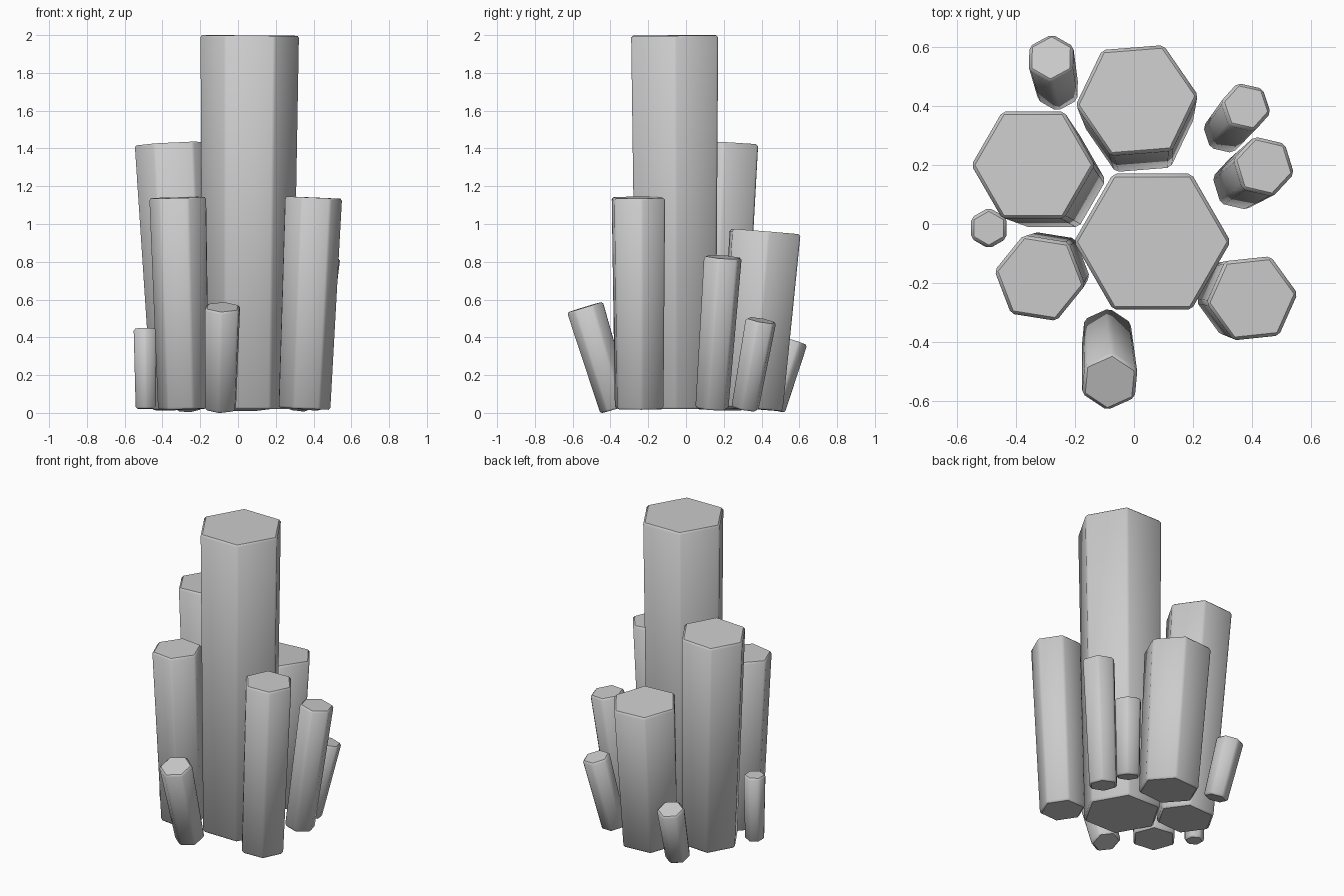
import bpy, bmesh, math
from mathutils import Vector

if "Cube" in bpy.data.objects:
    bpy.data.objects.remove(bpy.data.objects["Cube"])

SIDES = 6


def crystal(name, base, tip, r_base, r_tip, angle):
    """Hexagonal flared prism running from base centre to tip centre, caps square to its axis."""
    base, tip = Vector(base), Vector(tip)
    turn = Vector((0, 0, 1)).rotation_difference(tip - base)
    bm = bmesh.new()
    rings = []
    for centre, r in ((base, r_base), (tip, r_tip)):
        ring = []
        for i in range(SIDES):
            a = math.radians(angle) + i * math.tau / SIDES
            ring.append(bm.verts.new(centre + turn @ Vector((r * math.cos(a), r * math.sin(a), 0))))
        rings.append(ring)
    low, high = rings
    bm.faces.new(low[::-1])
    bm.faces.new(high)
    for i in range(SIDES):
        j = (i + 1) % SIDES
        bm.faces.new((low[i], low[j], high[j], high[i]))
    # small chamfer on every edge
    bmesh.ops.bevel(bm, geom=bm.edges[:], offset=0.011, segments=1,
                    profile=0.5, affect='EDGES')
    bmesh.ops.recalc_face_normals(bm, faces=bm.faces[:])
    mesh = bpy.data.meshes.new(name)
    bm.to_mesh(mesh)
    bm.free()
    obj = bpy.data.objects.new(name, mesh)
    bpy.context.collection.objects.link(obj)
    bpy.context.view_layer.objects.active = obj
    obj.select_set(True)
    bpy.ops.object.shade_smooth_by_angle(angle=math.radians(35))
    obj.select_set(False)


Z0 = 0.022
# name, base xy, tip xyz, base radius, tip radius, hexagon angle
CRYSTALS = [
    # tall and medium columns
    ("main_crystal", (0.05, -0.053), (0.062, -0.06, 1.998), 0.243, 0.266, 0),
    ("left_crystal", (-0.277, 0.147), (-0.342, 0.2, 1.425), 0.182, 0.210, 0),
    ("back_crystal", (0.018, 0.344), (0.01, 0.419, 0.96), 0.187, 0.209, 4.5),
    ("front_left_crystal", (-0.288, -0.158), (-0.319, -0.183, 1.14), 0.141, 0.156, -9),
    ("front_right_crystal", (0.352, -0.248), (0.400, -0.252, 1.14), 0.142, 0.156, 6),
    # small leaning shards
    ("front_shard", (-0.093, -0.37), (-0.082, -0.535, 0.56), 0.092, 0.104, 25),
    ("right_back_shard", (0.308, 0.312), (0.38, 0.397, 0.49), 0.078, 0.088, -12),
    ("right_shard", (0.356, 0.137), (0.44, 0.195, 0.825), 0.094, 0.107, -13),
    ("back_left_shard", (-0.258, 0.454), (-0.281, 0.563, 0.383), 0.078, 0.087, 29),
    ("left_shard", (-0.488, -0.02), (-0.492, -0.014, 0.448), 0.062, 0.070, 30),
]
for name, (bx, by), tip, r0, r1, ang in CRYSTALS:
    crystal(name, (bx, by, Z0), tip, r0, r1, ang)
